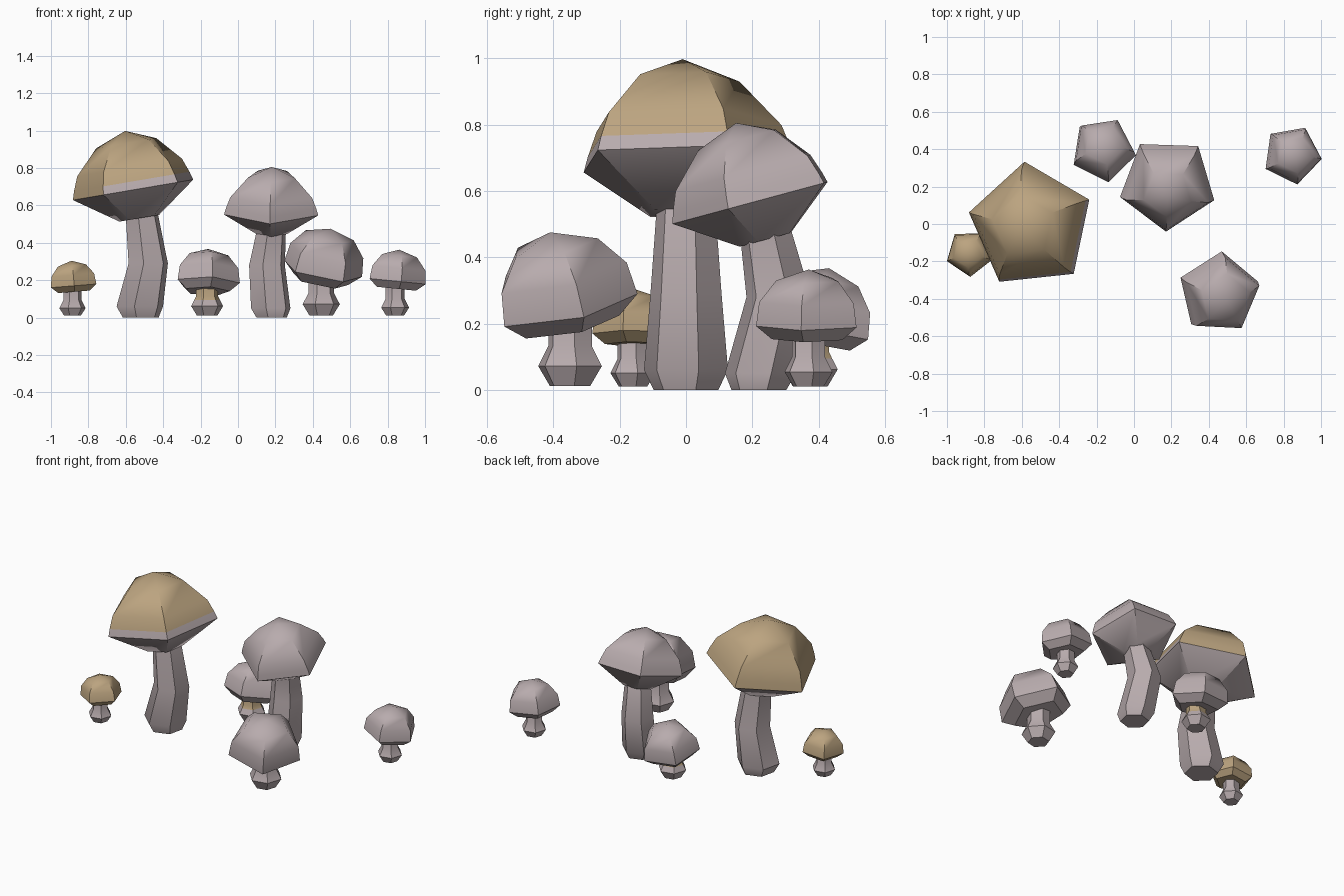
import bpy, bmesh, math
from mathutils import Vector, Matrix

if "Cube" in bpy.data.objects:
    bpy.data.objects.remove(bpy.data.objects["Cube"], do_unlink=True)


def make_material(name, rgb):
    mat = bpy.data.materials.new(name)
    mat.use_nodes = True
    color = (*rgb, 1)
    mat.diffuse_color = color
    mat.node_tree.nodes["Principled BSDF"].inputs["Base Color"].default_value = color
    return mat


GREY = make_material("pale_mauve_grey", (0.48, 0.41, 0.42))
TAN = make_material("warm_tan", (0.5, 0.37, 0.215))


def lathe(name, rings, sides, phase, paint):
    """Skin rings of (centre, radius); a zero radius closes to a point.
    paint(level, face) returns 1 for tan and 0 for grey."""
    bm = bmesh.new()
    loops = []
    for centre, radius in rings:
        centre = Vector(centre)
        if radius == 0:
            loops.append([bm.verts.new(centre)] * sides)
            continue
        angles = [phase + math.tau * i / sides for i in range(sides)]
        loops.append([bm.verts.new(centre + radius * Vector((math.cos(a), math.sin(a), 0)))
                      for a in angles])
    for level, (low, high) in enumerate(zip(loops, loops[1:])):
        for i in range(sides):
            j = (i + 1) % sides
            corners = list(dict.fromkeys((low[i], low[j], high[j], high[i])))
            face = bm.faces.new(corners)
            face.normal_update()
            face.material_index = paint(level, face)
    if rings[0][1]:
        bm.faces.new(loops[0][::-1])
    bmesh.ops.recalc_face_normals(bm, faces=bm.faces)
    mesh = bpy.data.meshes.new(name)
    bm.to_mesh(mesh)
    bm.free()
    mesh.materials.append(GREY)
    mesh.materials.append(TAN)
    obj = bpy.data.objects.new(name, mesh)
    bpy.context.collection.objects.link(obj)
    bpy.ops.object.select_all(action="DESELECT")
    obj.select_set(True)
    bpy.context.view_layer.objects.active = obj
    bpy.ops.object.shade_smooth_by_angle(angle=math.radians(40))
    return obj


# Cap profiles as (height, radius), in units of the rim radius
TALL_CAP = [(-0.45, 0), (-0.45, 0.33), (0, 1), (0.13, 0.96), (0.35, 0.87), (0.73, 0.5), (0.92, 0)]
ROUND_CAP = [(-0.25, 0), (-0.25, 0.7), (0, 1), (0.45, 0.94), (0.85, 0.62), (1.05, 0)]


def cap(name, profile, centre, radius, phase, lean, paint):
    rings = [((0, 0, h * radius), r * radius) for h, r in profile]
    obj = lathe(name, rings, 5, math.radians(phase), paint)
    tilt = Vector((0, 0, 1)).rotation_difference(Vector((*lean, 1)))
    obj.data.transform(Matrix.Translation(centre) @ tilt.to_matrix().to_4x4())


def grey(level, face):
    return 0


def tan(level, face):
    return 1


def banded(level, face):
    # Grey underside, and a grey band above the rim on the front and right
    if level < 2:
        return 0
    n = face.normal
    return 0 if level == 2 and n.x - n.y > 0.5 else 1


def tan_neck(level, face):
    return int(level > 0)


# Two tall mushrooms with bent stems
cap("tallest_cap", TALL_CAP, (-0.55, -0.01, 0.685), 0.345, 24, (-0.17, 0), banded)
lathe("tallest_stem", [((-0.52, 0, 0), 0.1), ((-0.525, 0, 0.06), 0.13),
                       ((-0.48, 0, 0.29), 0.11), ((-0.515, 0, 0.56), 0.09)], 6, 0.3, grey)
cap("second_cap", TALL_CAP, (0.18, 0.215, 0.57), 0.265, 52, (0, -0.27), grey)
lathe("second_stem", [((0.18, 0.22, 0), 0.085), ((0.175, 0.225, 0.05), 0.11),
                      ((0.155, 0.28, 0.28), 0.1), ((0.18, 0.24, 0.48), 0.08)], 6, 0.3, grey)

# Four small mushrooms: name, cap centre, rim radius, phase, lean, cap paint,
# stem position, stem scale, stem paint
SMALL = [
    ("right", (0.845, 0.37, 0.195), 0.161, 64, (0.1, 0), grey, (0.84, 0.37), 0.83, grey),
    ("front", (0.45, -0.365, 0.25), 0.223, 14, (0.2, -0.2), grey, (0.445, -0.35), 1.1, grey),
    ("back", (-0.165, 0.395, 0.185), 0.177, 63, (0.03, 0.2), grey, (-0.165, 0.375), 0.95, tan_neck),
    ("left", (-0.88, -0.155, 0.17), 0.128, 56, (-0.08, 0), tan, (-0.885, -0.16), 0.78, grey),
]
for name, centre, radius, phase, lean, cap_paint, (x, y), s, stem_paint in SMALL:
    cap(name + "_small_cap", ROUND_CAP, centre, radius, phase, lean, cap_paint)
    foot = [(0.01, 0.058), (0.065, 0.092), (0.12, 0.063), (centre[2] / s, 0.063)]
    if stem_paint is tan_neck:
        # Keep the bulb grey by splitting it just under the neck
        foot[2:2] = [(0.1, 0.073)]
        stem_paint = lambda level, face: int(level > 1)
    rings = [((x, y, max(0.01, z * s)), r * s) for z, r in foot]
    lathe(name + "_small_stem", rings, 6, 0.2, stem_paint)
